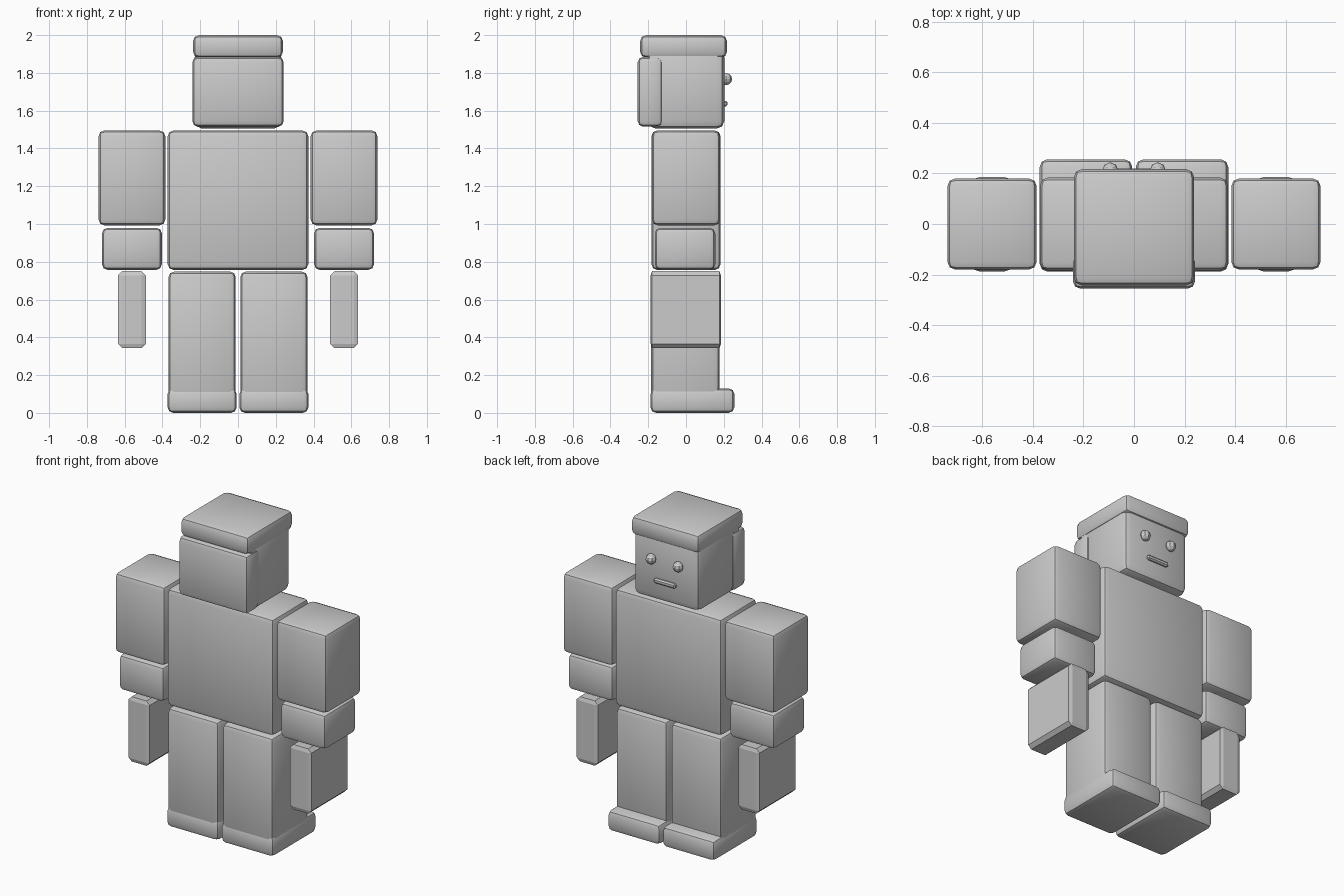
import bpy
import bmesh
import math
from mathutils import Matrix, Vector

default = bpy.data.objects.get("Cube")
if default:
    bpy.data.objects.remove(default, do_unlink=True)

grey = bpy.data.materials.new("plain grey")
grey.use_nodes = True
colour = (0.6, 0.6, 0.6, 1)
grey.diffuse_color = colour
grey.node_tree.nodes["Principled BSDF"].inputs["Base Color"].default_value = colour


def finish(bm, name, angle):
    mesh = bpy.data.meshes.new(name)
    bm.to_mesh(mesh)
    bm.free()
    mesh.materials.append(grey)
    obj = bpy.data.objects.new(name, mesh)
    bpy.context.collection.objects.link(obj)
    bpy.ops.object.select_all(action="DESELECT")
    obj.select_set(True)
    bpy.context.view_layer.objects.active = obj
    if angle:
        bpy.ops.object.shade_smooth_by_angle(angle=math.radians(angle))
    return obj


def block(name, xs, ys, zs, bevel=0.03, segments=2, angle=30, stretch=1, top=1):
    """Bevelled box between limits; stretch thins the bevel in y, top narrows the upper end."""
    lo = Vector((xs[0], ys[0], zs[0]))
    hi = Vector((xs[1], ys[1], zs[1]))
    size, centre = hi - lo, (lo + hi) / 2
    bm = bmesh.new()
    bmesh.ops.create_cube(bm, size=1)
    bmesh.ops.scale(bm, vec=(size.x, size.y * stretch, size.z), verts=bm.verts)
    for v in bm.verts:
        if v.co.z > 0:
            v.co.x *= top
            v.co.y *= top
    bmesh.ops.bevel(bm, geom=bm.edges[:], offset=bevel, segments=segments,
                    profile=0.5, affect="EDGES")
    bmesh.ops.scale(bm, vec=(1, 1 / stretch, 1), verts=bm.verts)
    bmesh.ops.translate(bm, vec=centre, verts=bm.verts)
    return finish(bm, name, angle)


# Torso and head
block("torso", (-0.372, 0.372), (-0.183, 0.183), (0.757, 1.495))
block("head", (-0.23, 0.23), (-0.2, 0.203), (1.505, 1.92), bevel=0.04)

# Hair: cap, back piece and the tapered join between them
block("hair_cap", (-0.238, 0.238), (-0.243, 0.217), (1.88, 2.0), bevel=0.032)
block("hair_back", (-0.242, 0.242), (-0.256, -0.123), (1.515, 1.885))
block("hair_join", (-0.24, 0.24), (-0.205, -0.135), (1.82, 1.96), bevel=0.01, segments=1, top=0.9)

# Mouth
block("mouth", (-0.075, 0.075), (0.19, 0.219), (1.622, 1.652), bevel=0.008, segments=1, angle=0)

# Paired parts
for side, s in (("left", 1), ("right", -1)):
    def pair(a, b):
        return sorted((s * a, s * b))

    block(side + "_upper_arm", pair(0.385, 0.738), (-0.18, 0.18), (0.993, 1.495))
    block(side + "_forearm", pair(0.403, 0.72), (-0.165, 0.155), (0.757, 0.98))
    block(side + "_hand", pair(0.488, 0.635), (-0.187, 0.185), (0.343, 0.75),
          bevel=0.022, segments=1, angle=0, stretch=3)
    block(side + "_leg", pair(0.012, 0.368), (-0.184, 0.178), (0.02, 0.748))
    block(side + "_foot", pair(0.007, 0.373), (-0.188, 0.256), (0.0, 0.13))

    # Faceted eye
    bm = bmesh.new()
    bmesh.ops.create_uvsphere(bm, u_segments=8, v_segments=6, radius=0.032,
                              matrix=Matrix.Translation((s * 0.094, 0.212, 1.767)))
    finish(bm, side + "_eye", 0)
